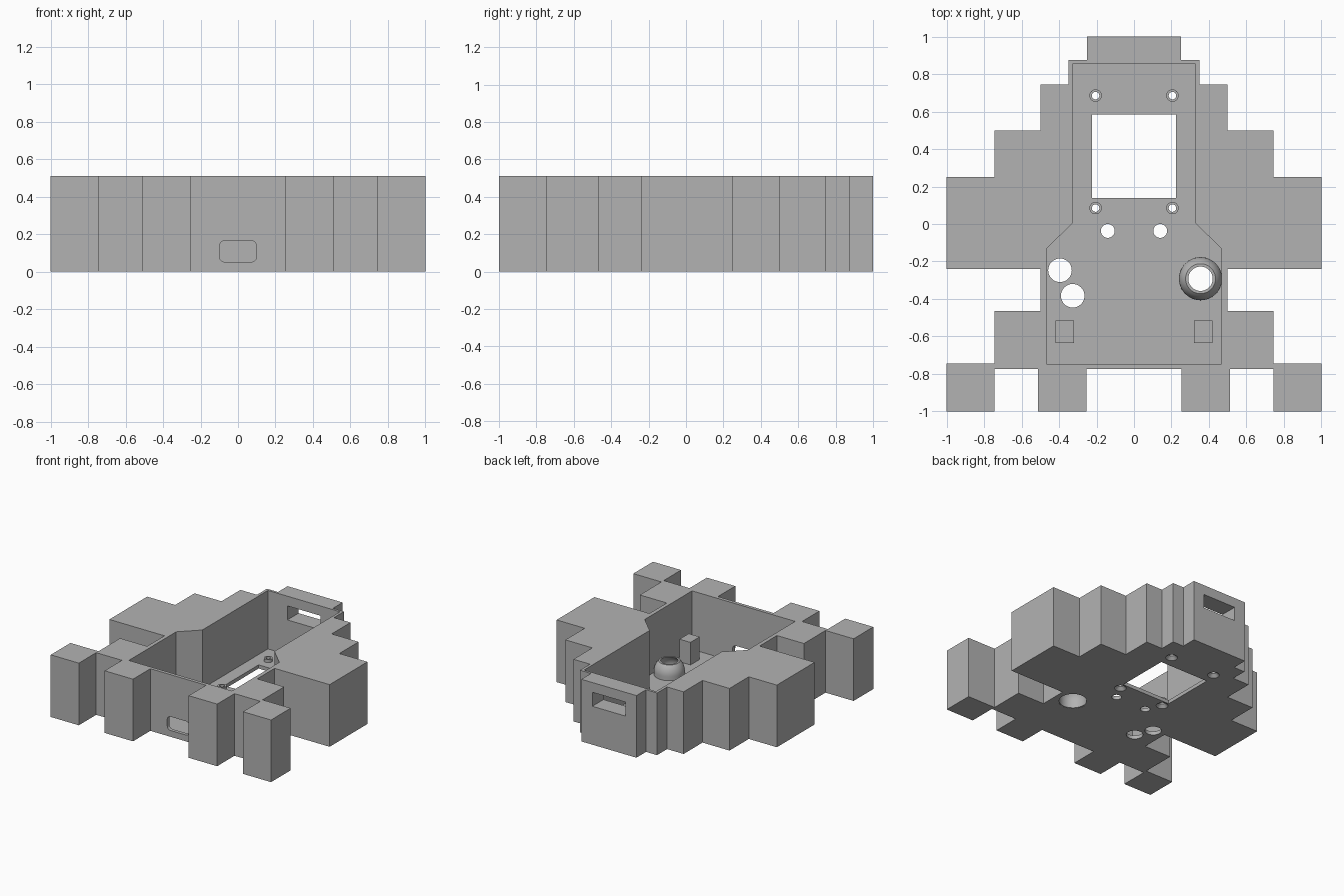
import bpy, bmesh, math
from mathutils import Vector

if "Cube" in bpy.data.objects:
    bpy.data.objects.remove(bpy.data.objects["Cube"])

H, FLOOR = 0.51, 0.03

grey = bpy.data.materials.new("plain grey")
grey.diffuse_color = (0.45, 0.45, 0.45, 1)
grey.use_nodes = True
grey.node_tree.nodes["Principled BSDF"].inputs["Base Color"].default_value = grey.diffuse_color


def finish(name, bm):
    bmesh.ops.recalc_face_normals(bm, faces=bm.faces)
    mesh = bpy.data.meshes.new(name)
    bm.to_mesh(mesh)
    bm.free()
    mesh.materials.append(grey)
    ob = bpy.data.objects.new(name, mesh)
    bpy.context.collection.objects.link(ob)
    return ob


def prism(name, points, low, high, along_y=False):
    """Extrude a flat outline along z, or along y for an x-z outline."""
    place = (lambda a, b, c: (a, c, b)) if along_y else (lambda a, b, c: (a, b, c))
    bm = bmesh.new()
    face = bm.faces.new([bm.verts.new(place(a, b, low)) for a, b in points])
    new = bmesh.ops.extrude_face_region(bm, geom=[face])["geom"]
    bmesh.ops.translate(bm, vec=Vector(place(0, 0, high - low)),
                        verts=[g for g in new if isinstance(g, bmesh.types.BMVert)])
    return finish(name, bm)


def cone(name, x, y, r1, r2, low, high):
    bm = bmesh.new()
    bmesh.ops.create_cone(bm, cap_ends=True, segments=32, radius1=r1,
                          radius2=r2, depth=high - low)
    bmesh.ops.translate(bm, vec=(x, y, (low + high) / 2), verts=bm.verts)
    return finish(name, bm)


def ring(name, x, y, profile, n=48):
    """Turn a closed (radius, z) profile around a vertical axis."""
    bm = bmesh.new()
    loops = [[bm.verts.new((x + r * math.cos(2 * math.pi * i / n),
                            y + r * math.sin(2 * math.pi * i / n), z))
              for r, z in profile] for i in range(n)]
    for i in range(n):
        a, b = loops[i], loops[(i + 1) % n]
        for j in range(len(profile)):
            k = (j + 1) % len(profile)
            bm.faces.new((a[j], a[k], b[k], b[j]))
    return finish(name, bm)


def box(x0, x1, y0, y1):
    return [(x0, y0), (x1, y0), (x1, y1), (x0, y1)]


def mirrored(half):
    return half + [(-x, y) for x, y in reversed(half)]


def smooth(ob):
    bpy.ops.object.select_all(action="DESELECT")
    ob.select_set(True)
    bpy.context.view_layer.objects.active = ob
    bpy.ops.object.shade_smooth_by_angle(angle=math.radians(30))


# Stepped case body
body = prism("case_body", mirrored([
    (0.25, 1), (0.25, 0.875), (0.35, 0.875), (0.35, 0.745), (0.5, 0.745),
    (0.5, 0.5), (0.745, 0.5), (0.745, 0.25), (1, 0.25), (1, -0.24),
    (0.5, -0.24), (0.5, -0.465), (0.745, -0.465), (0.745, -0.745), (1, -0.745),
    (1, -1), (0.745, -1), (0.745, -0.775), (0.511, -0.775), (0.511, -1),
    (0.253, -1), (0.253, -0.775)]), 0, H)

# Inner cavity, floor opening and back window
cutters = [
    prism("cavity_cutter", mirrored([(0.327, 0.855), (0.327, 0.005),
                                     (0.468, -0.133), (0.468, -0.747)]), FLOOR, H + 0.1),
    prism("floor_opening_cutter", box(-0.223, 0.223, 0.14, 0.585), -0.1, 0.1),
    prism("back_window_cutter", box(-0.15, 0.15, 0.315, 0.43), 0.8, 1.1, True)]

# Rounded slot through the front wall
slot = []
for cx, cz, start in ((0.07, 0.135, 0), (-0.07, 0.135, 90), (-0.07, 0.082, 180), (0.07, 0.082, 270)):
    for step in range(7):
        a = math.radians(start + step * 15)
        slot.append((cx + 0.03 * math.cos(a), cz + 0.03 * math.sin(a)))
cutters.append(prism("front_slot_cutter", slot, -0.9, -0.7, True))

# Round holes in the floor
for x, y, r in ((-0.14, -0.037, 0.037), (0.14, -0.037, 0.037), (-0.395, -0.247, 0.063),
                (-0.327, -0.383, 0.063), (0.355, -0.292, 0.112)):
    cutters.append(cone("floor_hole_cutter", x, y, r, r, -0.1, 0.1))

# Countersunk screw holes with raised collars
parts = [body]
for x in (-0.205, 0.205):
    for y in (0.085, 0.685):
        cutters.append(cone("screw_hole_cutter", x, y, 0.02, 0.02, -0.1, 0.1))
        cutters.append(cone("countersink_cutter", x, y, 0.05, 0.018, -0.005, 0.027))
        parts.append(ring("screw_collar", x, y, [(0.02, FLOOR - 0.002), (0.033, FLOOR - 0.002),
                                                 (0.033, 0.055), (0.02, 0.055)], 32))

for cutter in cutters:
    mod = body.modifiers.new("cut", "BOOLEAN")
    mod.operation, mod.solver, mod.object = "DIFFERENCE", "EXACT", cutter
    bpy.context.view_layer.objects.active = body
    bpy.ops.object.modifier_apply(modifier=mod.name)
    bpy.data.objects.remove(cutter)

# Hollow dome socket, open at top and bottom
outer, inner = [], []
for i in range(9):
    a = math.radians(46 * i / 8)
    outer.append((0.115 * math.cos(a), 0.06 + 0.115 * math.sin(a)))
    b = math.radians(51.5 * i / 8)
    inner.append((0.104 * math.cos(b), 0.06 + 0.104 * math.sin(b)))
inner[-1] = (0.065, outer[-1][1])
parts.append(ring("dome_socket", 0.355, -0.292,
                  [(0.104, 0.001), (0.115, 0.001)] + outer + inner[::-1]))

# Square support posts
for s in (-1, 1):
    prism("support_post", box(s * 0.37 - 0.05, s * 0.37 + 0.05, -0.635, -0.515), FLOOR - 0.002, 0.215)

for part in parts:
    smooth(part)
